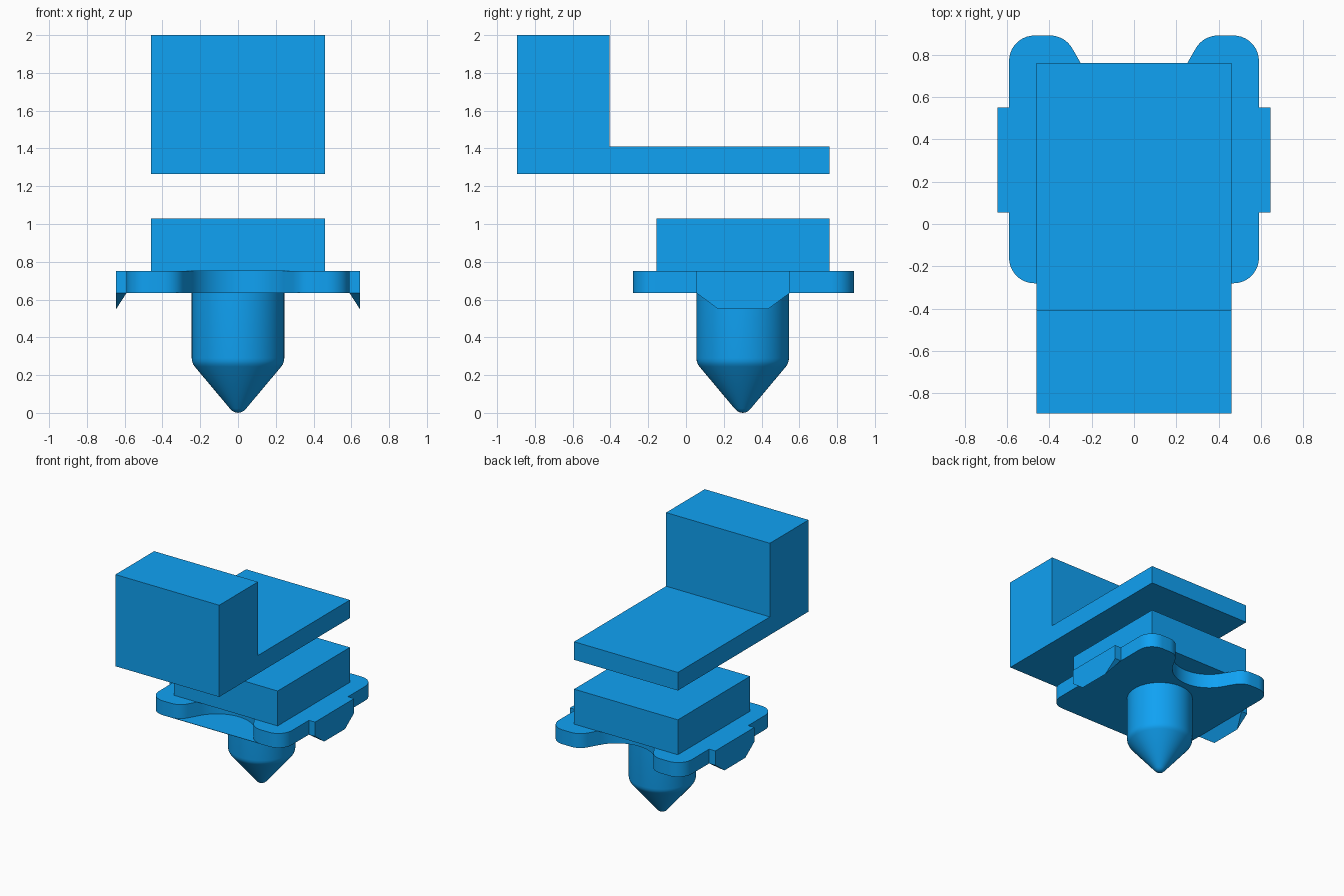
import bpy, bmesh
from math import cos, sin, radians, pi

if "Cube" in bpy.data.objects:
    bpy.data.objects.remove(bpy.data.objects["Cube"])

MID_Y = 0.305  # centre line of the flange and pin

blue = bpy.data.materials.new("blue")
blue.diffuse_color = (0.005, 0.36, 0.9, 1)
blue.use_nodes = True
blue.node_tree.nodes["Principled BSDF"].inputs["Base Color"].default_value = blue.diffuse_color


def finish(name, bm, smooth=False):
    bmesh.ops.remove_doubles(bm, verts=bm.verts, dist=1e-5)
    bmesh.ops.recalc_face_normals(bm, faces=bm.faces)
    mesh = bpy.data.meshes.new(name)
    bm.to_mesh(mesh)
    bm.free()
    mesh.materials.append(blue)
    ob = bpy.data.objects.new(name, mesh)
    bpy.context.collection.objects.link(ob)
    if smooth:
        bpy.ops.object.select_all(action='DESELECT')
        ob.select_set(True)
        bpy.context.view_layer.objects.active = ob
        bpy.ops.object.shade_smooth_by_angle(angle=radians(30))
    return ob


def prism(name, points, offset, smooth=False):
    """Extrude a closed 3D outline along an offset."""
    bm = bmesh.new()
    face = bm.faces.new([bm.verts.new(p) for p in points])
    ext = bmesh.ops.extrude_face_region(bm, geom=[face], use_keep_orig=True)
    moved = [v for v in ext['geom'] if isinstance(v, bmesh.types.BMVert)]
    bmesh.ops.translate(bm, verts=moved, vec=offset)
    return finish(name, bm, smooth)


def arc(cx, cy, r, a0, a1, n):
    return [(cx + r * cos(radians(a0 + (a1 - a0) * i / n)),
             cy + r * sin(radians(a0 + (a1 - a0) * i / n))) for i in range(n + 1)]


# Raised L-shaped bracket
profile = [(-0.895, 1.265), (0.76, 1.265), (0.76, 1.41),
           (-0.405, 1.41), (-0.405, 2.0), (-0.895, 2.0)]
prism("upper_bracket", [(-0.46, y, z) for y, z in profile], (0.92, 0, 0))

# Block sitting on the flange
block = [(-0.46, -0.155), (0.46, -0.155), (0.46, 0.76), (-0.46, 0.76)]
prism("middle_block", [(x, y, 0.75) for x, y in block], (0, 0, 0.28))

# Flange: one quadrant (notch, lobe, outer corner) mirrored both ways
notch = arc(0, 0.573, 0.277, -90, -30, 12) + arc(0.396, 0.465, 0.12, 150, 90, 8)
quad = notch + arc(0.47, 0.465, 0.12, 90, 0, 10)
right = quad + [(x, -y) for x, y in reversed(quad)]
outline = right + [(-x, y) for x, y in reversed(right[1:-1])]
prism("flange", [(x, y + MID_Y, 0.635) for x, y in outline], (0, 0, 0.115), True)

# Thin web closing the underside of the front notch
web = notch + [(-x, y) for x, y in reversed(notch[1:])]
prism("front_web", [(x, MID_Y - y, 0.635) for x, y in web], (0, 0, 0.003))

# Side tabs with a tapered lower lip
for side, label in ((-1, "left"), (1, "right")):
    bm = bmesh.new()
    for y, y_low in ((0.055, 0.17), (0.55, 0.435)):
        for x, yy, z in ((0.59, y, 0.75), (0.645, y, 0.75), (0.59, y, 0.635),
                         (0.645, y, 0.635), (0.645, y_low, 0.55)):
            bm.verts.new((side * x, yy, z))
    bmesh.ops.convex_hull(bm, input=bm.verts)
    bmesh.ops.dissolve_limit(bm, angle_limit=radians(1), verts=bm.verts, edges=bm.edges)
    finish(label + "_tab", bm)

# Pointed locating pin, turned from a half profile
half = [(0, 0), (0.016, 0.003), (0.03, 0.01), (0.043, 0.023),
        (0.229, 0.245), (0.238, 0.259), (0.243, 0.273), (0.245, 0.29),
        (0.245, 0.64), (0, 0.64)]
bm = bmesh.new()
verts = [bm.verts.new((r, MID_Y - 0.005, z)) for r, z in half]
edges = [bm.edges.new(pair) for pair in zip(verts, verts[1:])]
bmesh.ops.spin(bm, geom=verts + edges, cent=(0, MID_Y - 0.005, 0), axis=(0, 0, 1),
               angle=2 * pi, steps=64)
finish("locating_pin", bm, True)
